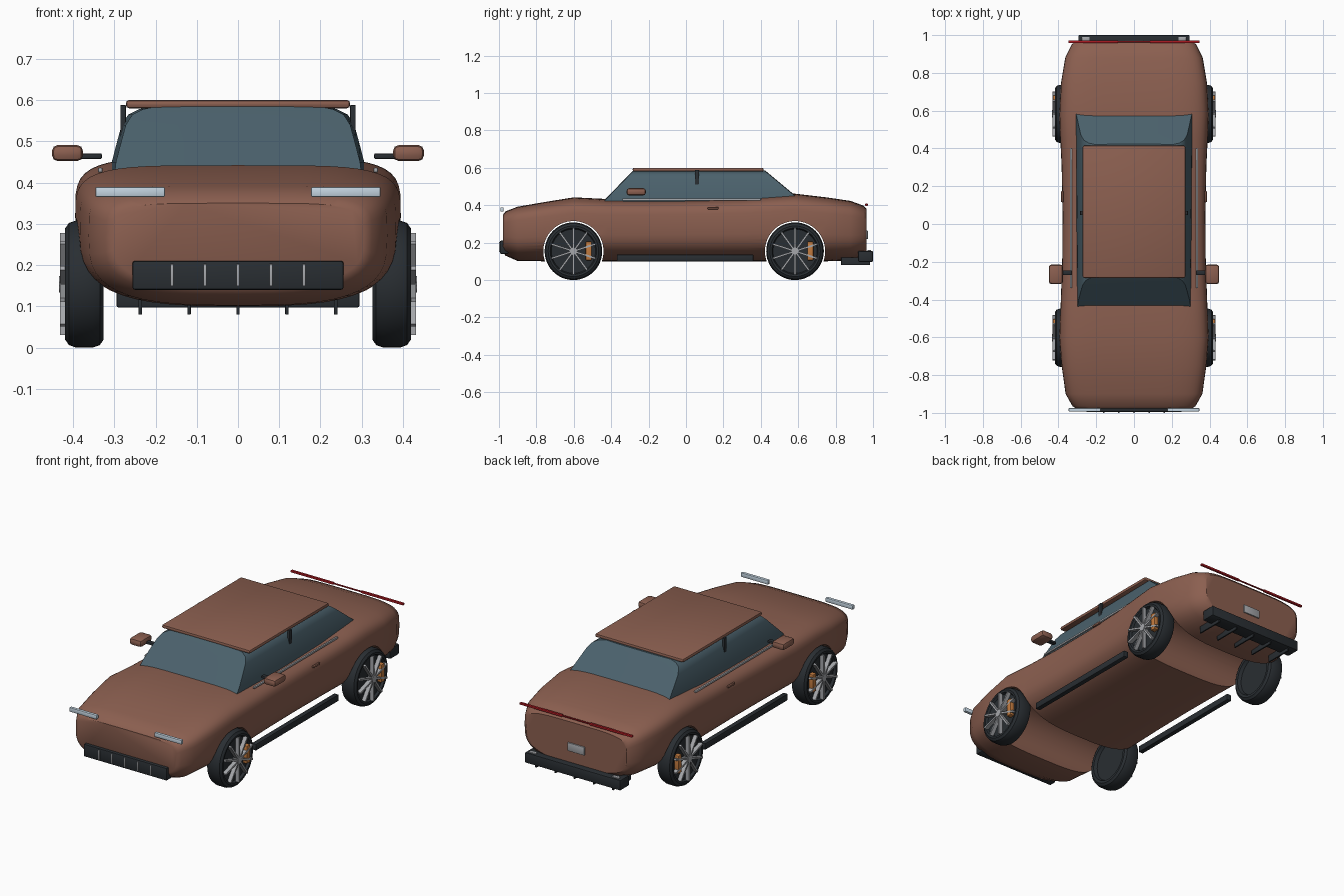
import bpy, bmesh, math
from mathutils import Matrix

if "Cube" in bpy.data.objects:
    bpy.data.objects.remove(bpy.data.objects["Cube"])


def material(name, rgb):
    m = bpy.data.materials.new(name)
    m.diffuse_color = (*rgb, 1)
    m.use_nodes = True
    m.node_tree.nodes["Principled BSDF"].inputs["Base Color"].default_value = m.diffuse_color
    return m


PAINT = material("paint", (0.26, 0.115, 0.08))
GLASS = material("glass", (0.07, 0.12, 0.15))
BLACK = material("black", (0.022, 0.027, 0.032))
SILVER = material("silver", (0.38, 0.39, 0.41))
LAMP = material("lamp", (0.55, 0.66, 0.75))
RED = material("red", (0.4, 0.01, 0.015))
ORANGE = material("orange", (0.55, 0.2, 0.05))


def finish(name, bm, mat, angle=35):
    bmesh.ops.recalc_face_normals(bm, faces=bm.faces)
    me = bpy.data.meshes.new(name)
    bm.to_mesh(me)
    bm.free()
    ob = bpy.data.objects.new(name, me)
    bpy.context.collection.objects.link(ob)
    me.materials.append(mat)
    smooth(ob, angle)
    return ob


def smooth(ob, angle=35):
    bpy.ops.object.select_all(action='DESELECT')
    bpy.context.view_layer.objects.active = ob
    ob.select_set(True)
    bpy.ops.object.shade_smooth_by_angle(angle=math.radians(angle))


def box(name, x, y, z, mat, bevel=0.004):
    """Bevelled box from (min, max) ranges."""
    bm = bmesh.new()
    bmesh.ops.create_cube(bm, size=1)
    for v in bm.verts:
        for i, (a, b) in enumerate((x, y, z)):
            v.co[i] = (a + b) / 2 + v.co[i] * (b - a)
    if bevel:
        bmesh.ops.bevel(bm, geom=bm.edges[:], offset=bevel, segments=2, profile=0.5, affect='EDGES')
    return finish(name, bm, mat)


def pair(name, x, y, z, mat, bevel=0.004):
    """The same box on both sides of the car."""
    box(name + "_right", x, y, z, mat, bevel)
    box(name + "_left", (-x[1], -x[0]), y, z, mat, bevel)


def loft(bm, rings):
    rows = [[bm.verts.new(p) for p in r] for r in rings]
    n = len(rows[0])
    for a, b in zip(rows, rows[1:]):
        for i in range(n):
            bm.faces.new((a[i], a[(i + 1) % n], b[(i + 1) % n], b[i]))
    bm.faces.new(rows[0])
    bm.faces.new(rows[-1])


def cylinder_x(bm, r, x0, x1, y, z, seg=48):
    loft(bm, [[(x, y + r * math.cos(2 * math.pi * i / seg), z + r * math.sin(2 * math.pi * i / seg))
               for i in range(seg)] for x in (x0, x1)])


# Body shell: stations of (y, half width, bottom z, top z)
STATIONS = [(-0.978, 0.305, 0.15, 0.35), (-0.965, 0.325, 0.13, 0.367), (-0.90, 0.362, 0.102, 0.392),
            (-0.75, 0.383, 0.10, 0.418), (-0.60, 0.395, 0.10, 0.442), (-0.42, 0.388, 0.10, 0.433),
            (-0.2, 0.38, 0.10, 0.432), (0.05, 0.378, 0.10, 0.435), (0.3, 0.383, 0.10, 0.442),
            (0.45, 0.39, 0.10, 0.453), (0.58, 0.395, 0.10, 0.462), (0.75, 0.386, 0.10, 0.442),
            (0.88, 0.364, 0.105, 0.423), (0.95, 0.33, 0.125, 0.397), (0.965, 0.31, 0.145, 0.38)]
rings = []
for y, w, bot, top in STATIONS:
    mid = bot + (top - bot) * 0.58
    ring = []
    for i in range(48):
        c, s = math.cos(2 * math.pi * i / 48), math.sin(2 * math.pi * i / 48)
        e, h = (2 / 4.6, top - mid) if s > 0 else (2 / 3.1, mid - bot)
        ring.append((math.copysign(abs(c) ** e, c) * w, y, mid + math.copysign(abs(s) ** e, s) * h))
    rings.append(ring)
bm = bmesh.new()
loft(bm, rings)
body = finish("body", bm, PAINT)

# Wheel arches cut across the body
AXLES = (-0.602, 0.583)
for y in AXLES:
    bm = bmesh.new()
    cylinder_x(bm, 0.161, -0.6, 0.6, y, 0.154, 64)
    cutter = finish("arch_cutter", bm, PAINT)
    cutter.hide_render = True
    mod = body.modifiers.new("arch", 'BOOLEAN')
    mod.operation, mod.solver, mod.object = 'DIFFERENCE', 'EXACT', cutter
    bpy.context.view_layer.objects.active = body
    bpy.ops.object.modifier_apply(modifier=mod.name)
    bpy.data.objects.remove(cutter)
smooth(body, 40)

# Glass cabin and roof panel
rings = []
for z, hx in ((0.40, 0.302), (0.45, 0.296), (0.50, 0.283), (0.54, 0.272), (0.565, 0.256), (0.578, 0.23), (0.585, 0.19)):
    f = -0.43 + (z - 0.43) * 0.97
    r = 0.57 - (z - 0.46) * 1.2
    rings.append([(-hx, f, z), (-hx * 0.5, f - 0.004, z), (hx * 0.5, f - 0.004, z), (hx, f, z),
                  (hx + 0.01, r, z), (hx * 0.5, r + 0.004, z), (-hx * 0.5, r + 0.004, z), (-hx - 0.01, r, z)])
bm = bmesh.new()
loft(bm, rings)
finish("cabin_glass", bm, GLASS)
box("roof", (-0.272, 0.272), (-0.285, 0.415), (0.58, 0.6), PAINT, 0.008)

# Side details
pair("door_pillar", (0.272, 0.285), (0.047, 0.069), (0.43, 0.588), BLACK, 0.002)
pair("window_trim", (0.328, 0.34), (-0.34, 0.40), (0.424, 0.436), SILVER)
pair("door_handle", (0.374, 0.386), (0.115, 0.175), (0.378, 0.39), PAINT)
pair("side_skirt", (0.342, 0.37), (-0.37, 0.36), (0.10, 0.136), BLACK)
pair("mirror_arm", (0.33, 0.385), (-0.27, -0.245), (0.457, 0.471), BLACK)
pair("mirror", (0.376, 0.451), (-0.318, -0.215), (0.452, 0.491), PAINT, 0.014)

# Front details
pair("headlight", (0.177, 0.346), (-0.993, -0.975), (0.365, 0.389), LAMP)
box("grille", (-0.256, 0.256), (-0.995, -0.95), (0.14, 0.21), BLACK, 0.006)
for i in range(-2, 3):
    box("grille_bar", (i * 0.08 - 0.004, i * 0.08 + 0.004), (-1.0, -0.985), (0.149, 0.202), SILVER, 0.001)

# Rear details
pair("taillight", (0.085, 0.347), (0.958, 0.972), (0.396, 0.408), RED, 0.003)
box("taillight_strip", (-0.09, 0.09), (0.961, 0.969), (0.399, 0.405), RED, 0.001)
box("rear_plate", (-0.052, 0.052), (0.955, 0.972), (0.218, 0.264), SILVER, 0.002)
box("rear_bumper", (-0.295, 0.295), (0.92, 1.0), (0.097, 0.155), BLACK, 0.006)
pair("bumper_reflector", (0.235, 0.277), (0.97, 0.99), (0.147, 0.161), SILVER, 0.003)
for i in range(-2, 3):
    x = i * 0.1185
    box("diffuser_fin", (x - 0.004, x + 0.004), (0.83, 0.985), (0.08, 0.12), BLACK, 0.001)

# Wheels: lathed tyre, spokes, hub and brake caliper
TYRE = [(0.345, 0.0), (0.345, 0.112), (0.327, 0.12), (0.326, 0.135), (0.335, 0.148), (0.352, 0.154),
        (0.393, 0.154), (0.41, 0.148), (0.419, 0.135), (0.418, 0.124), (0.405, 0.118), (0.403, 0.0)]
Z = 0.154
for y in AXLES:
    for side, label in ((1, "right"), (-1, "left")):
        bm = bmesh.new()
        loops = [[bm.verts.new((side * x, y + r * math.cos(a), Z + r * math.sin(a)))
                  for a in (2 * math.pi * i / 48 for i in range(48))] for x, r in TYRE[1:-1]]
        for a, b in zip(loops, loops[1:]):
            for i in range(48):
                bm.faces.new((a[i], a[(i + 1) % 48], b[(i + 1) % 48], b[i]))
        bm.faces.new(loops[0])
        bm.faces.new(loops[-1])
        finish("tyre_" + label, bm, BLACK)

        bm = bmesh.new()
        for k in range(10):
            m = (Matrix.Translation((side * 0.42, y, Z)) @ Matrix.Rotation(2 * math.pi * k / 10, 4, 'X')
                 @ Matrix.Translation((0, 0, 0.07)) @ Matrix.Diagonal((0.022, 0.01, 0.108, 1)))
            bmesh.ops.create_cube(bm, size=1, matrix=m)
        cylinder_x(bm, 0.02, side * 0.40, side * 0.434, y, Z, 24)
        finish("spokes_" + label, bm, SILVER)

        x = sorted((side * 0.402, side * 0.43))
        box("caliper_" + label, x, (y + 0.066, y + 0.098), (0.105, 0.205), ORANGE, 0.005)
